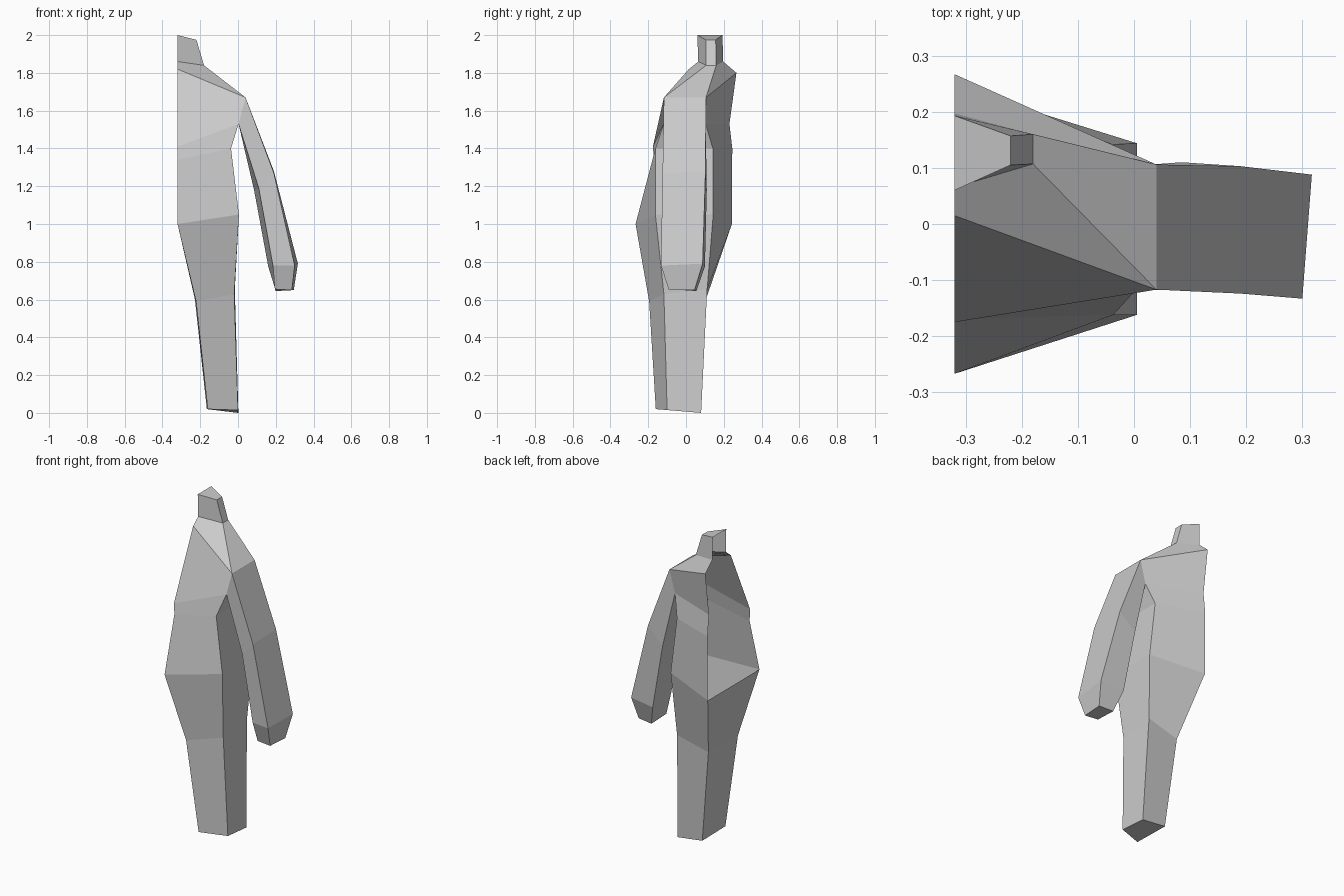
import bpy

if "Cube" in bpy.data.objects:
    bpy.data.objects.remove(bpy.data.objects["Cube"])

SEAM_X = -0.32  # open cutting plane of the half figure


def half_loop(x, ys, z_front, z_side, z_back):
    """Front seam -> outer front -> outer back -> back seam."""
    return [(SEAM_X, ys[0], z_front), (x, ys[1], z_side),
            (x, ys[2], z_side), (SEAM_X, ys[3], z_back)]


def loft(name, rings, sides, top=False, bottom=False, gaps=()):
    """Join four-point rings, listed from top to bottom, with quads."""
    verts = [v for ring in rings for v in ring]
    faces = []
    for i in range(len(rings) - 1):
        for j in range(sides):
            if (i, j) not in gaps:
                k = (j + 1) % 4
                up, low = i * 4, i * 4 + 4
                faces.append((low + j, low + k, up + k, up + j))
    n = len(verts)
    if top:
        faces.append((0, 1, 2, 3))
    if bottom:
        faces.append((n - 1, n - 2, n - 3, n - 4))
    mesh = bpy.data.meshes.new(name)
    mesh.from_pydata(verts, [], faces)
    mesh.update()
    obj = bpy.data.objects.new(name, mesh)
    bpy.context.collection.objects.link(obj)
    return obj


# Shared cross-sections
neck_top = half_loop(-0.22, (0.06, 0.105, 0.157, 0.193), 2.0, 1.975, 2.0)
neck_base = half_loop(-0.18, (0.065, 0.107, 0.16, 0.197), 1.86, 1.84, 1.86)
shoulder = half_loop(0.04, (0.015, -0.117, 0.106, 0.267), 1.82, 1.67, 1.80)
armpit = half_loop(0.003, (-0.175, -0.118, 0.104, 0.23), 1.41, 1.53, 1.53)
waist = half_loop(-0.037, (-0.17, -0.162, 0.142, 0.245), 1.34, 1.40, 1.40)
hip = half_loop(0.005, (-0.267, -0.162, 0.144, 0.243), 1.0, 1.05, 1.0)

# Neck: capped on top, open at the seam
loft("neck", [neck_top, neck_base], 3, top=True)

# Torso: open at the seam, with a hole where the arm joins
loft("torso", [neck_base, shoulder, armpit, waist, hip], 3, gaps={(1, 1)})

# Leg: closed four-sided tube with a flat sole
thigh = [(-0.222, -0.195, 0.59), (-0.02, -0.117, 0.63),
         (-0.017, 0.112, 0.655), (-0.228, 0.105, 0.60)]
ankle = [(-0.16, -0.16, 0.02), (0.0, -0.10, 0.015),
         (0.002, 0.08, 0.0), (-0.165, 0.075, 0.02)]
loft("leg", [hip, thigh, ankle], 4, bottom=True)

# Arm: closed four-sided tube from shoulder to fist
arm_root = [shoulder[1], shoulder[2], armpit[2], armpit[1]]
elbow = [(0.19, -0.124, 1.27), (0.19, 0.103, 1.28),
         (0.085, 0.11, 1.18), (0.11, -0.117, 1.19)]
wrist = [(0.30, -0.133, 0.78), (0.317, 0.088, 0.79),
         (0.16, 0.10, 0.775), (0.185, -0.12, 0.78)]
fist = [(0.285, -0.09, 0.65), (0.295, 0.045, 0.65),
        (0.20, 0.055, 0.645), (0.195, -0.085, 0.655)]
loft("arm", [arm_root, elbow, wrist, fist], 4, bottom=True)
